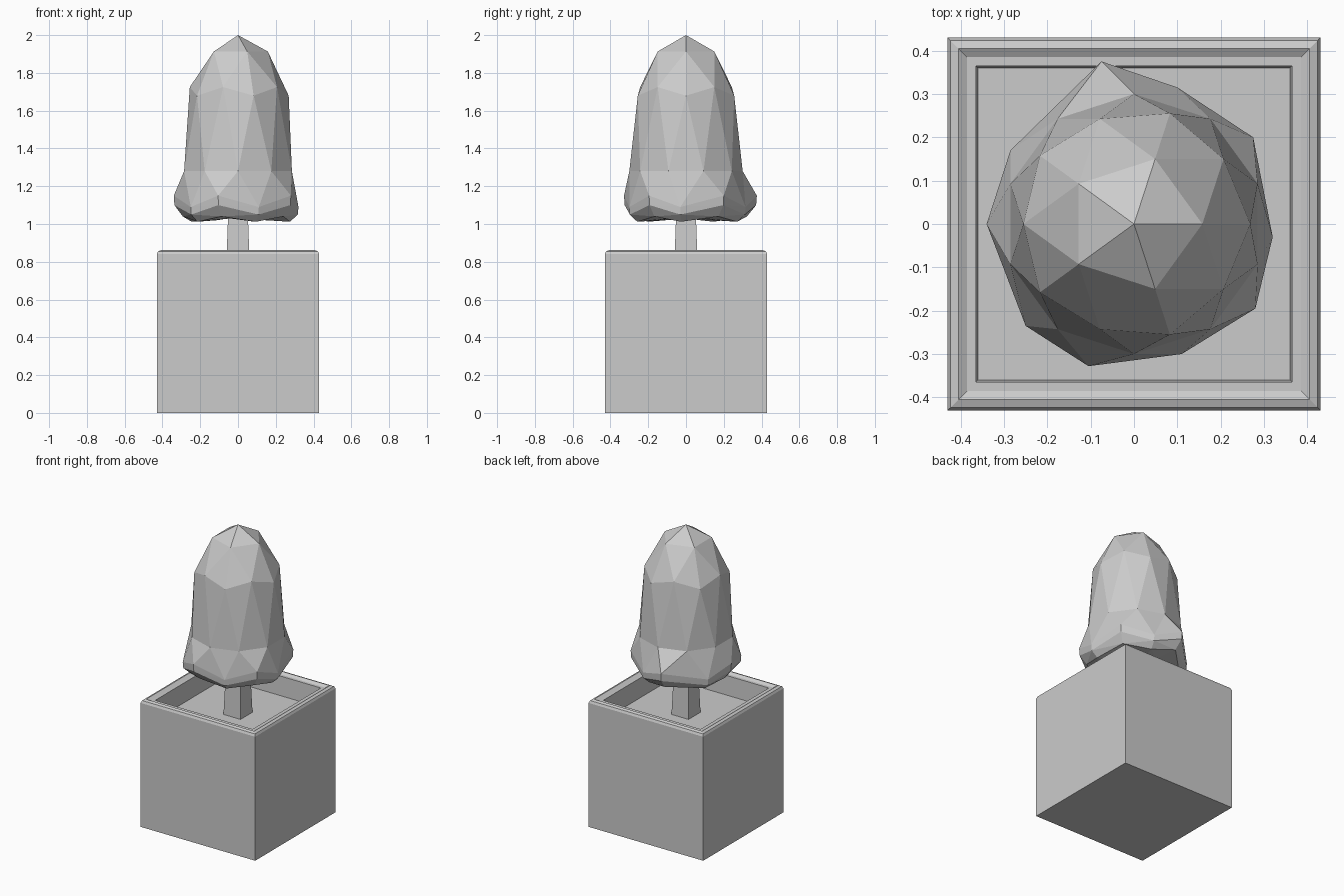
import bpy
import bmesh
from math import atan2, pi, cos, sin

cube = bpy.data.objects.get("Cube")
if cube:
    bpy.data.objects.remove(cube, do_unlink=True)

grey = bpy.data.materials.new("plain grey")
grey.use_nodes = True
grey.diffuse_color = (0.6, 0.6, 0.6, 1)
grey.node_tree.nodes["Principled BSDF"].inputs["Base Color"].default_value = (0.6, 0.6, 0.6, 1)


def add_object(name, bm):
    bmesh.ops.recalc_face_normals(bm, faces=bm.faces)
    mesh = bpy.data.meshes.new(name)
    bm.to_mesh(mesh)
    bm.free()
    mesh.materials.append(grey)
    obj = bpy.data.objects.new(name, mesh)
    bpy.context.collection.objects.link(obj)
    return obj


def bridge(bm, lower, upper):
    n = len(lower)
    for i in range(n):
        j = (i + 1) % n
        bm.faces.new((lower[i], lower[j], upper[j], upper[i]))


def square_loft(name, profile):
    """Stack square rings given as (half width, height) and cap both ends."""
    bm = bmesh.new()
    rings = [[bm.verts.new((sx * w, sy * w, z))
              for sx, sy in ((-1, -1), (1, -1), (1, 1), (-1, 1))]
             for w, z in profile]
    for a, b in zip(rings, rings[1:]):
        bridge(bm, a, b)
    bm.faces.new(rings[0])
    bm.faces.new(rings[-1])
    return add_object(name, bm)


# Planter box: outer walls, bevelled lip, inner ledge, and sunken soil floor
square_loft("planter_box", [(0.43, 0), (0.43, 0.84), (0.423, 0.855), (0.405, 0.862),
                            (0.385, 0.85), (0.365, 0.85), (0.36, 0.72)])

# Trunk: square and slightly tapered
square_loft("trunk", [(0.064, 0.72), (0.052, 1.06)])

# Foliage: stretched low-poly ball whose lower edge flares into an uneven rim
RIM = [(0.32, -0.03), (0.275, 0.2), (0.10, 0.315), (-0.075, 0.375), (-0.285, 0.17),
       (-0.34, 0), (-0.25, -0.235), (-0.105, -0.328), (0.11, -0.30), (0.28, -0.195)]
bm = bmesh.new()
bmesh.ops.create_icosphere(bm, subdivisions=2, radius=1)
bmesh.ops.delete(bm, geom=[v for v in bm.verts if v.co.z < -0.6], context='VERTS')
rim = [None] * len(RIM)
for v in bm.verts:
    x, y, z = v.co
    if z < -0.3:
        k = round(atan2(y, x) / (pi / 5)) % len(RIM)
        rim[k] = v
        v.co = (*RIM[k], 1.15 if k % 2 else 1.09)
    elif z < 0.3:
        v.co = (x * 0.3, y * 0.3, 1.28)
    else:
        v.co = (x * 0.3, y * 0.3, 1.42 + z * 0.58)

# Rounded rim edge and underside: (scale, height at points, height at dips)
for scale, high, low in ((0.99, 1.10, 1.05), (0.86, 1.04, 1.012), (0.45, 1.03, 1.02)):
    ring = [bm.verts.new((x * scale, y * scale, high if k % 2 else low))
            for k, (x, y) in enumerate(RIM)]
    bridge(bm, ring, rim)
    rim = ring
bm.faces.new(rim)
bmesh.ops.triangulate(bm, faces=[f for f in bm.faces if len(f.verts) == 4])
add_object("foliage", bm)
